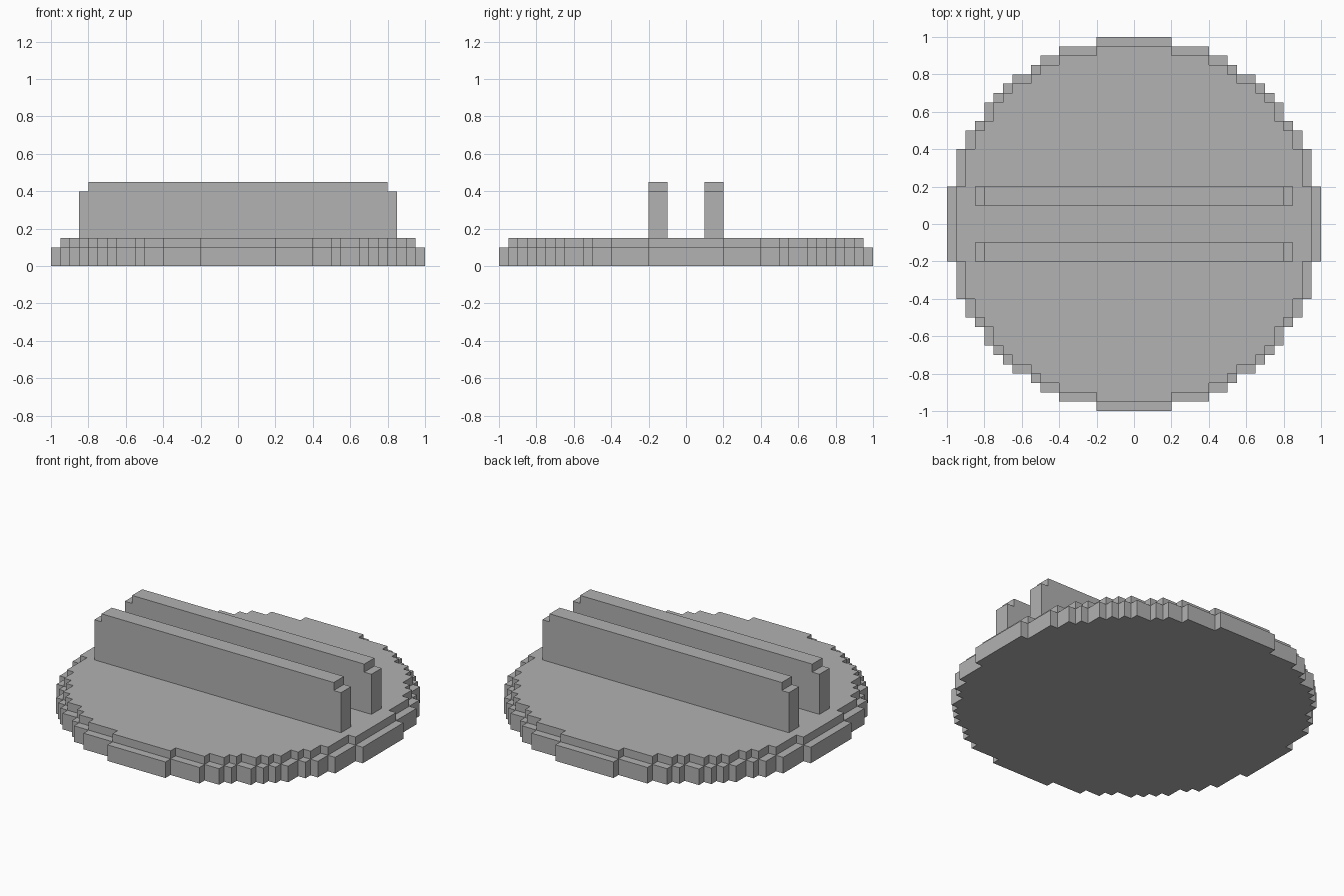
import bpy
import bmesh
from mathutils import Vector

cube = bpy.data.objects.get("Cube")
if cube:
    bpy.data.objects.remove(cube, do_unlink=True)

# Single grey material
grey = bpy.data.materials.new("plain grey")
grey.use_nodes = True
colour = (0.445, 0.445, 0.445, 1)
grey.diffuse_color = colour
grey.node_tree.nodes["Principled BSDF"].inputs["Base Color"].default_value = colour


def extrude_outline(name, points, direction):
    """Make a solid by sweeping a closed outline along a direction."""
    bm = bmesh.new()
    face = bm.faces.new([bm.verts.new(p) for p in points])
    swept = bmesh.ops.extrude_face_region(bm, geom=[face], use_keep_orig=True)
    verts = [g for g in swept["geom"] if isinstance(g, bmesh.types.BMVert)]
    bmesh.ops.translate(bm, verts=verts, vec=Vector(direction))
    bmesh.ops.recalc_face_normals(bm, faces=bm.faces)
    mesh = bpy.data.meshes.new(name)
    bm.to_mesh(mesh)
    bm.free()
    mesh.materials.append(grey)
    obj = bpy.data.objects.new(name, mesh)
    bpy.context.collection.objects.link(obj)
    return obj


def stepped_circle(widths, z):
    """Blocky circle outline from quarter steps, mirrored to all quadrants."""
    quarter = []
    for i, x in enumerate(widths):
        y = widths[-1 - i]
        quarter.append((x, y))
        if i < len(widths) - 1:
            quarter.append((x, widths[-2 - i]))
    ring = []
    for sx, sy in ((1, 1), (1, -1), (-1, -1), (-1, 1)):
        part = [(sx * x, sy * y, z) for x, y in quarter]
        ring += part if sx == sy else part[::-1]
    return ring


# Round base in two blocky tiers
steps = [0.2, 0.4, 0.5, 0.55, 0.65, 0.7, 0.75, 0.8, 0.85, 0.9, 0.95, 1.0]
extrude_outline("base_lower_tier", stepped_circle(steps, 0), (0, 0, 0.1))
extrude_outline("base_upper_tier", stepped_circle(steps[:-1], 0.05), (0, 0, 0.1))

# Two parallel walls with notched top corners
half = [(0.85, 0.1), (0.85, 0.4), (0.8, 0.4), (0.8, 0.45)]
profile = half + [(-x, z) for x, z in reversed(half)]
for name, y in (("front_wall", -0.2), ("back_wall", 0.1)):
    extrude_outline(name, [(x, y, z) for x, z in profile], (0, 0.1, 0))
